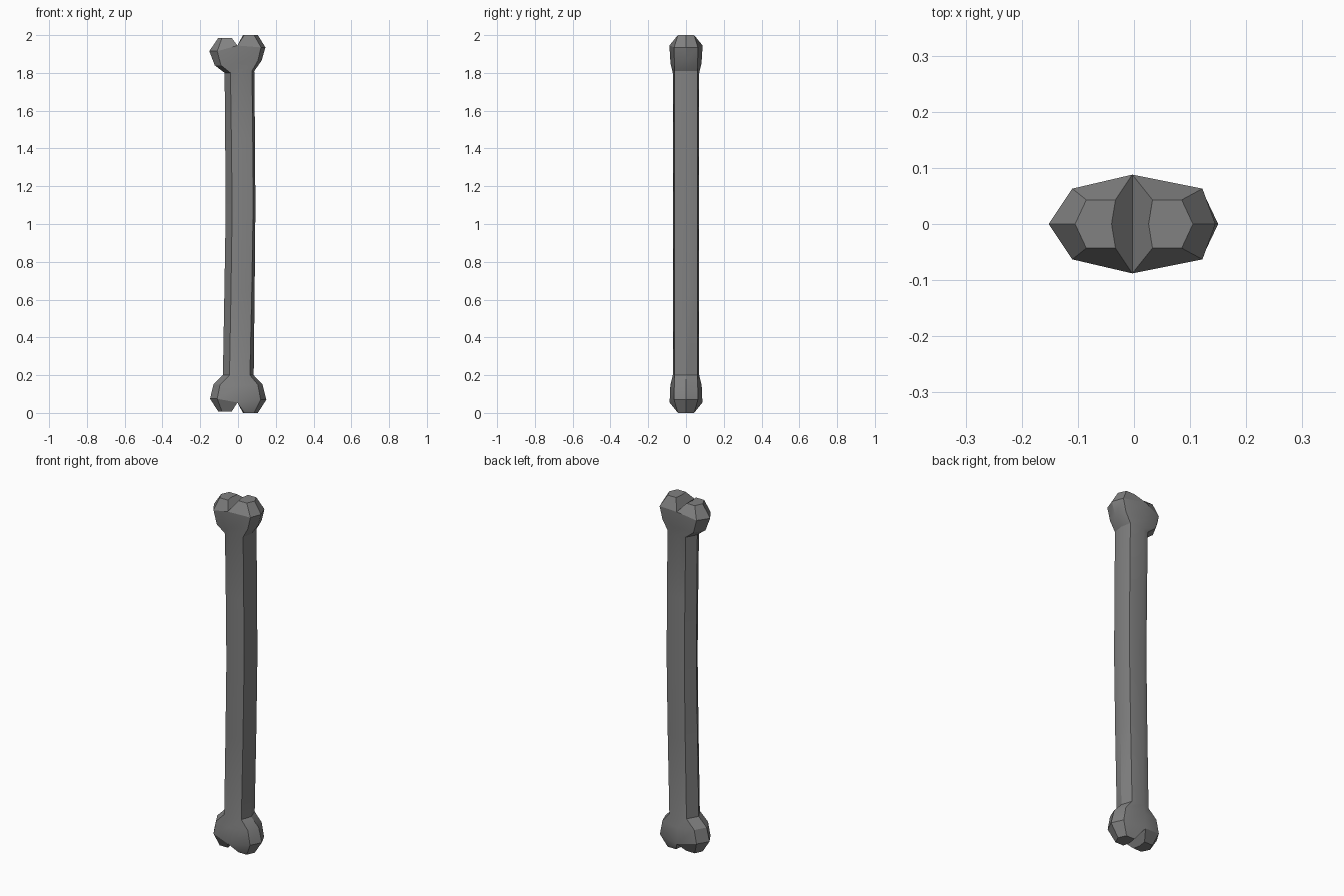
import bpy
import bmesh

if "Cube" in bpy.data.objects:
    bpy.data.objects.remove(bpy.data.objects["Cube"], do_unlink=True)

mat = bpy.data.materials.new("bone grey")
mat.use_nodes = True
grey = (0.22, 0.22, 0.22, 1)
mat.diffuse_color = grey
mat.node_tree.nodes["Principled BSDF"].inputs["Base Color"].default_value = grey

bm = bmesh.new()


def ring(left, cl, cr, right, cy, my, zl, zm, zr, mid=-0.003):
    """Eight-sided section: side points, four corners, front and back middles."""
    pts = [(right, 0, zr), (cr, cy, zr), (mid, my, zm), (cl, cy, zl),
           (left, 0, zl), (cl, -cy, zl), (mid, -my, zm), (cr, -cy, zr)]
    return [bm.verts.new(p) for p in pts]


def bridge(a, b):
    for i in range(8):
        j = (i + 1) % 8
        bm.faces.new((a[i], a[j], b[j], b[i]))


def knobs(rim, zl, zr):
    """Close a rim with two flat-topped knobs and a notch between them."""
    for s, z, ids in ((1, zr, (1, 0, 7)), (-1, zl, (3, 4, 5))):
        outer = [bm.verts.new((s * x, y, z - d)) for x, y, d in
                 ((0.085, 0.043, 0), (0.105, 0, 0), (0.085, -0.043, 0))]
        inner = [bm.verts.new((s * x, y, z)) for x, y in
                 ((0.033, 0.043), (0.026 if s > 0 else 0.04, 0), (0.033, -0.043))]
        r = [rim[i] for i in ids]
        back, front = rim[2], rim[6]
        for k in range(2):
            bm.faces.new((r[k], r[k + 1], outer[k + 1], outer[k]))
            bm.faces.new((outer[k], outer[k + 1], inner[k + 1], inner[k]))
        bm.faces.new((back, r[0], outer[0], inner[0]))
        bm.faces.new((front, inner[2], outer[2], r[2]))
        bm.faces.new((back, inner[0], inner[1], inner[2], front))


# Sections from the lower rim, through the gently bowed shaft, to the upper rim
sections = [
    ring(-0.148, -0.11, 0.12, 0.15, 0.063, 0.087, 0.075, 0.055, 0.07),
    ring(-0.13, -0.095, 0.105, 0.13, 0.062, 0.083, 0.15, 0.145, 0.15),
    ring(-0.08, -0.045, 0.063, 0.083, 0.06, 0.07, 0.2, 0.2, 0.2),
    ring(-0.072, -0.037, 0.073, 0.088, 0.06, 0.07, 0.65, 0.65, 0.65),
    ring(-0.065, -0.031, 0.08, 0.092, 0.06, 0.07, 1.08, 1.08, 1.08),
    ring(-0.068, -0.035, 0.078, 0.09, 0.06, 0.07, 1.45, 1.45, 1.45),
    ring(-0.071, -0.04, 0.074, 0.086, 0.06, 0.07, 1.8, 1.8, 1.81),
    ring(-0.123, -0.09, 0.105, 0.125, 0.062, 0.082, 1.84, 1.85, 1.865),
    ring(-0.152, -0.11, 0.122, 0.145, 0.063, 0.088, 1.915, 1.945, 1.935),
]
for a, b in zip(sections, sections[1:]):
    bridge(a, b)
knobs(sections[0], 0.008, 0)
knobs(sections[-1], 1.985, 2.0)
bmesh.ops.recalc_face_normals(bm, faces=bm.faces[:])

mesh = bpy.data.meshes.new("bone")
bm.to_mesh(mesh)
bm.free()
mesh.materials.append(mat)
bone = bpy.data.objects.new("bone", mesh)
bpy.context.collection.objects.link(bone)

bpy.context.view_layer.objects.active = bone
bone.select_set(True)
bpy.ops.object.shade_smooth_by_angle(angle=0.52)
